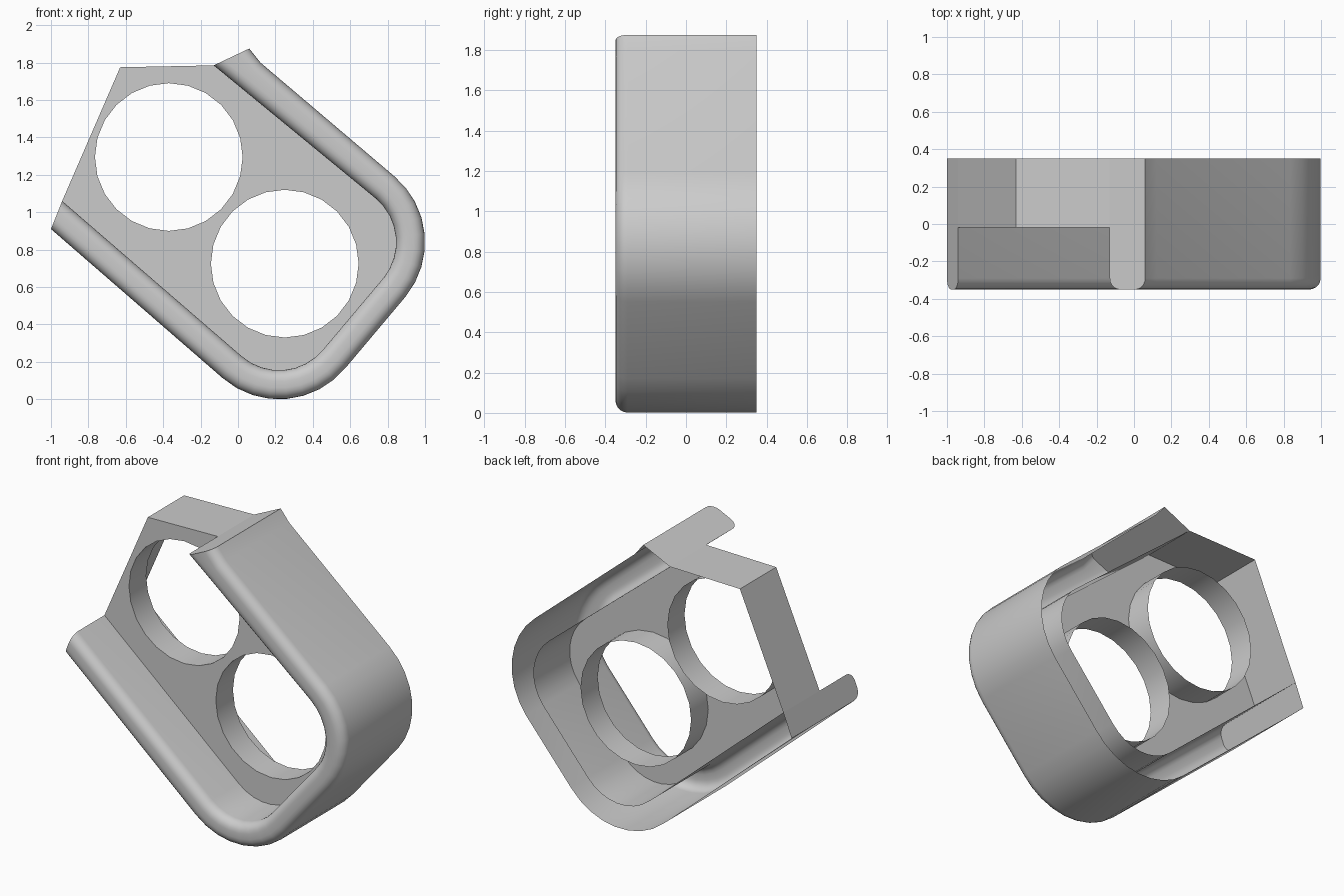
import bpy, bmesh, math
from mathutils import Vector

cube = bpy.data.objects.get("Cube")
if cube:
    bpy.data.objects.remove(cube, do_unlink=True)

BACK, FRONT, PLATE, TUBE_END = 0.35, -0.35, -0.02, 0.155
HOLES = [(-0.37, 1.295), (0.25, 0.725)]
HOLE_R = 0.395

grey = bpy.data.materials.new("plain_grey")
grey.use_nodes = True
grey.diffuse_color = (0.6, 0.6, 0.6, 1)
grey.node_tree.nodes["Principled BSDF"].inputs["Base Color"].default_value = (0.6, 0.6, 0.6, 1)


def make_object(name, bm, smooth=True):
    mesh = bpy.data.meshes.new(name)
    bm.to_mesh(mesh)
    bm.free()
    mesh.materials.append(grey)
    obj = bpy.data.objects.new(name, mesh)
    bpy.context.collection.objects.link(obj)
    if smooth:
        bpy.ops.object.select_all(action="DESELECT")
        obj.select_set(True)
        bpy.context.view_layer.objects.active = obj
        bpy.ops.object.shade_smooth_by_angle(angle=math.radians(35))
    return obj


def arc(cx, cz, r, start, end, steps=8):
    angles = [math.radians(start + (end - start) * i / steps) for i in range(steps + 1)]
    return [Vector((cx + r * math.cos(a), cz + r * math.sin(a))) for a in angles]


def contour(first, r, last):
    """Path around the two rounded corners, in x and z."""
    return ([Vector(first)] + arc(0.22, 0.46, r, 229, 321)
            + arc(0.54, 0.84, r, -39, 50) + [Vector(p) for p in last])


def strip(bm, rows):
    """Join equal rows of points with quads."""
    rows = [[bm.verts.new(p) for p in row] for row in rows]
    for a, b in zip(rows, rows[1:]):
        for i in range(len(a) - 1):
            bm.faces.new((a[i], a[i + 1], b[i + 1], b[i]))
    return rows


outer = contour((-1, 0.91), 0.46, [(0.12, 1.80), (0.06, 1.875)])
inner = contour((-0.94, 1.06), 0.305, [(0.02, 1.662), (-0.13, 1.785)])

# Hollow rim, open at the back, with a rounded front edge and closed ends
R = 0.06
quarter = [math.radians(90 * i / 5) for i in range(6)]
bm = bmesh.new()
rows = []
for o, n in zip(outer, inner):
    side = (n - o).normalized()
    rounding = [(R - R * math.cos(a), FRONT + R - R * math.sin(a)) for a in quarter]
    half = [(0, BACK)] + rounding
    points = [o + side * d for d, y in half] + [n - side * d for d, y in reversed(half)]
    depths = [y for d, y in half] + [y for d, y in reversed(half)]
    rows.append([(p.x, y, p.y) for p, y in zip(points, depths)])
rows = strip(bm, rows)
bm.faces.new(rows[0])
bm.faces.new(list(reversed(rows[-1])))
bm.normal_update()
make_object("rim_shell", bm)

# Thin plate with two round openings
corners = [Vector((-0.63, 1.775))]
bm = bmesh.new()
edges = []
for loop in [inner + corners] + [arc(x, z, HOLE_R, 0, 345, 23) for x, z in HOLES]:
    verts = [bm.verts.new((p.x, PLATE, p.y)) for p in loop]
    edges += [bm.edges.new((verts[i - 1], verts[i])) for i in range(len(verts))]
bmesh.ops.triangle_fill(bm, edges=edges, use_beauty=True, normal=(0, -1, 0))
for face in bm.faces:
    face.normal_update()
    if face.normal.y > 0:
        face.normal_flip()
bmesh.ops.dissolve_limit(bm, angle_limit=0.01, verts=bm.verts[:], edges=bm.edges[:])
make_object("plate", bm, False)

# Thin sleeves behind the openings
for name, (x, z) in zip(("upper_sleeve", "lower_sleeve"), HOLES):
    bm = bmesh.new()
    ring = arc(x, z, HOLE_R, 0, 360, 24)
    strip(bm, [[(p.x, y, p.y) for p in ring] for y in (PLATE, TUBE_END)])
    bmesh.ops.remove_doubles(bm, verts=bm.verts[:], dist=0.0001)
    make_object(name, bm)

# Thin wall closing the open end of the plate
bm = bmesh.new()
path = [inner[-1]] + corners + [inner[0]]
strip(bm, [[(p.x, y, p.y) for p in path] for y in (PLATE, BACK)])
make_object("end_wall", bm, False)
